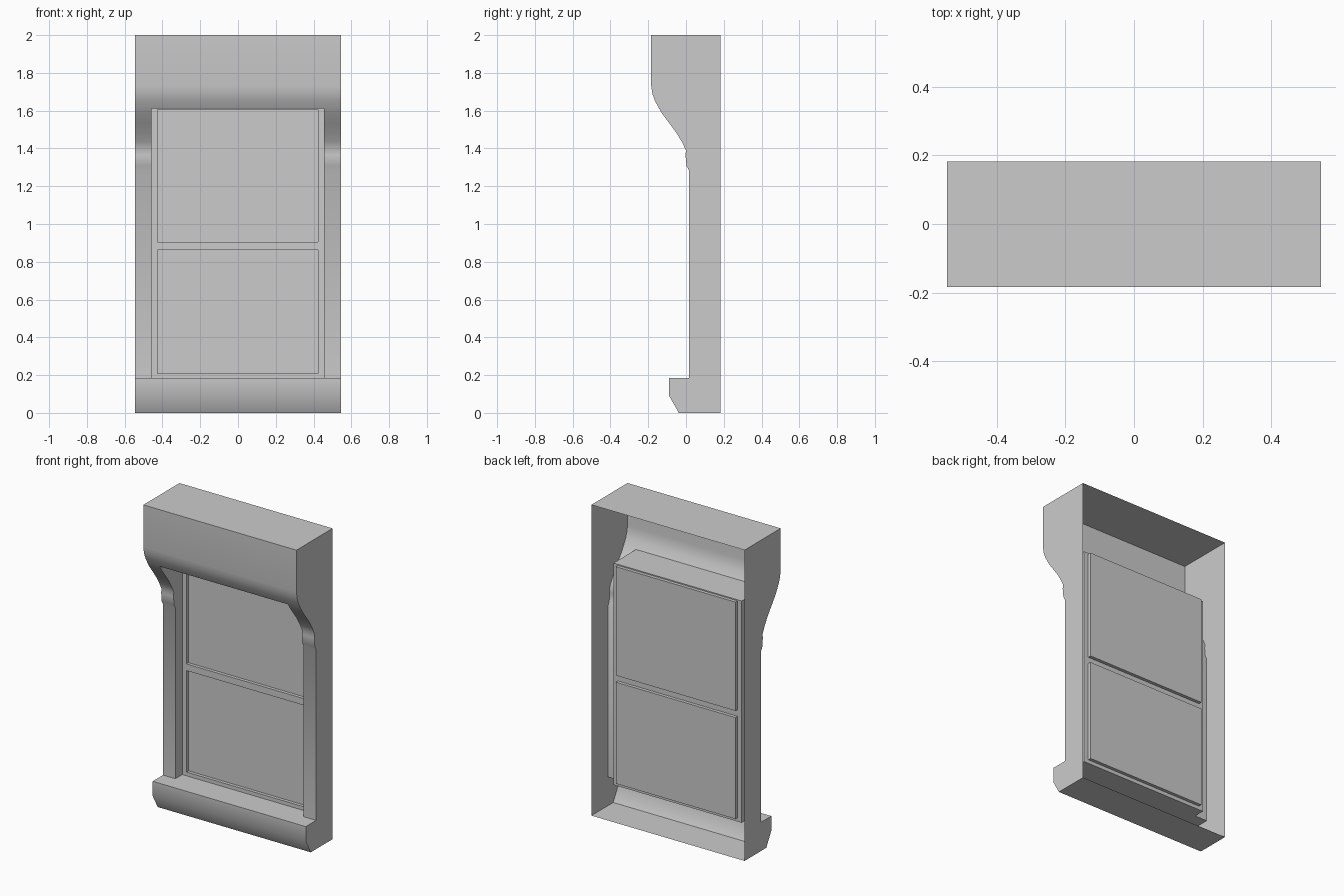
import bpy, bmesh, math

cube = bpy.data.objects.get("Cube")
if cube:
    bpy.data.objects.remove(cube, do_unlink=True)

mat = bpy.data.materials.new("plain_grey")
mat.use_nodes = True
GREY = (0.6, 0.6, 0.6, 1)
mat.diffuse_color = GREY
mat.node_tree.nodes["Principled BSDF"].inputs["Base Color"].default_value = GREY

BACK, FRAME_Y, PANE_Y = 0.183, 0.086, 0.107
HEAD, SILL = 1.612, 0.185
COLS = [-0.545, -0.457, 0.456, 0.545]

# Side profile of the front skin as (y, z), from top to bottom
canopy = [(-0.184, 2), (-0.184, 1.73), (-0.178, 1.69), (-0.166, 1.655)]
jamb = [(-0.143, HEAD), (-0.127, 1.585), (-0.088, 1.533), (-0.049, 1.48),
        (-0.022, 1.435), (0, 1.39), (-0.003, 1.365), (0.003, 1.307),
        (0.016, 1.284), (0.016, SILL)]
sill = [(-0.089, SILL), (-0.089, 0.09), (-0.038, 0)]
profile = canopy + jamb + sill


def face(bm, points):
    bm.faces.new([bm.verts.new(p) for p in points])


def strip(bm, x0, x1, a, b):
    """Quad between two profile points, spanning x0 to x1."""
    face(bm, [(x0, *a), (x1, *a), (x1, *b), (x0, *b)])


def finish(bm, name):
    """Weld, turn the normals to the front and make a shaded object."""
    bmesh.ops.remove_doubles(bm, verts=bm.verts, dist=0.0001)
    bmesh.ops.recalc_face_normals(bm, faces=bm.faces)
    if sum(f.normal.y * f.calc_area() for f in bm.faces) > 0:
        bmesh.ops.reverse_faces(bm, faces=bm.faces)
    mesh = bpy.data.meshes.new(name)
    bm.to_mesh(mesh)
    bm.free()
    mesh.materials.append(mat)
    obj = bpy.data.objects.new(name, mesh)
    bpy.context.collection.objects.link(obj)
    bpy.ops.object.select_all(action='DESELECT')
    obj.select_set(True)
    bpy.context.view_layer.objects.active = obj
    bpy.ops.object.shade_smooth_by_angle(angle=math.radians(33))


# Surround: open-backed skin with a window opening
bm = bmesh.new()
loop = [(BACK, 2)] + profile + [(BACK, 0)]
for a, b in zip(loop, loop[1:]):
    for i in range(3):
        if i == 1 and a in jamb and b in jamb:
            continue
        strip(bm, COLS[i], COLS[i + 1], a, b)
for x in (COLS[0], COLS[3]):
    face(bm, [(x, *p) for p in loop])

# Reveals running back to the window frame
for x in COLS[1:3]:
    face(bm, [(x, *p) for p in [(FRAME_Y, HEAD)] + jamb + [(FRAME_Y, SILL)]])
strip(bm, COLS[1], COLS[2], jamb[0], (FRAME_Y, HEAD))
strip(bm, COLS[1], COLS[2], jamb[-1], (FRAME_Y, SILL))
finish(bm, "window_surround")

# Sash frame with two panes set back
bm = bmesh.new()
xs = [COLS[1], -0.427, 0.424, COLS[2]]
zs = [SILL, 0.209, 0.862, 0.905, 1.605, HEAD]
for i, (x0, x1) in enumerate(zip(xs, xs[1:])):
    for j, (z0, z1) in enumerate(zip(zs, zs[1:])):
        corners = [(x0, z0), (x1, z0), (x1, z1), (x0, z1)]
        is_pane = i == 1 and j in (1, 3)
        depth = PANE_Y if is_pane else FRAME_Y
        face(bm, [(x, depth, z) for x, z in corners])
        if is_pane:
            for (xa, za), (xb, zb) in zip(corners, corners[1:] + corners[:1]):
                face(bm, [(xa, FRAME_Y, za), (xb, FRAME_Y, zb),
                          (xb, PANE_Y, zb), (xa, PANE_Y, za)])
finish(bm, "window_sashes")
